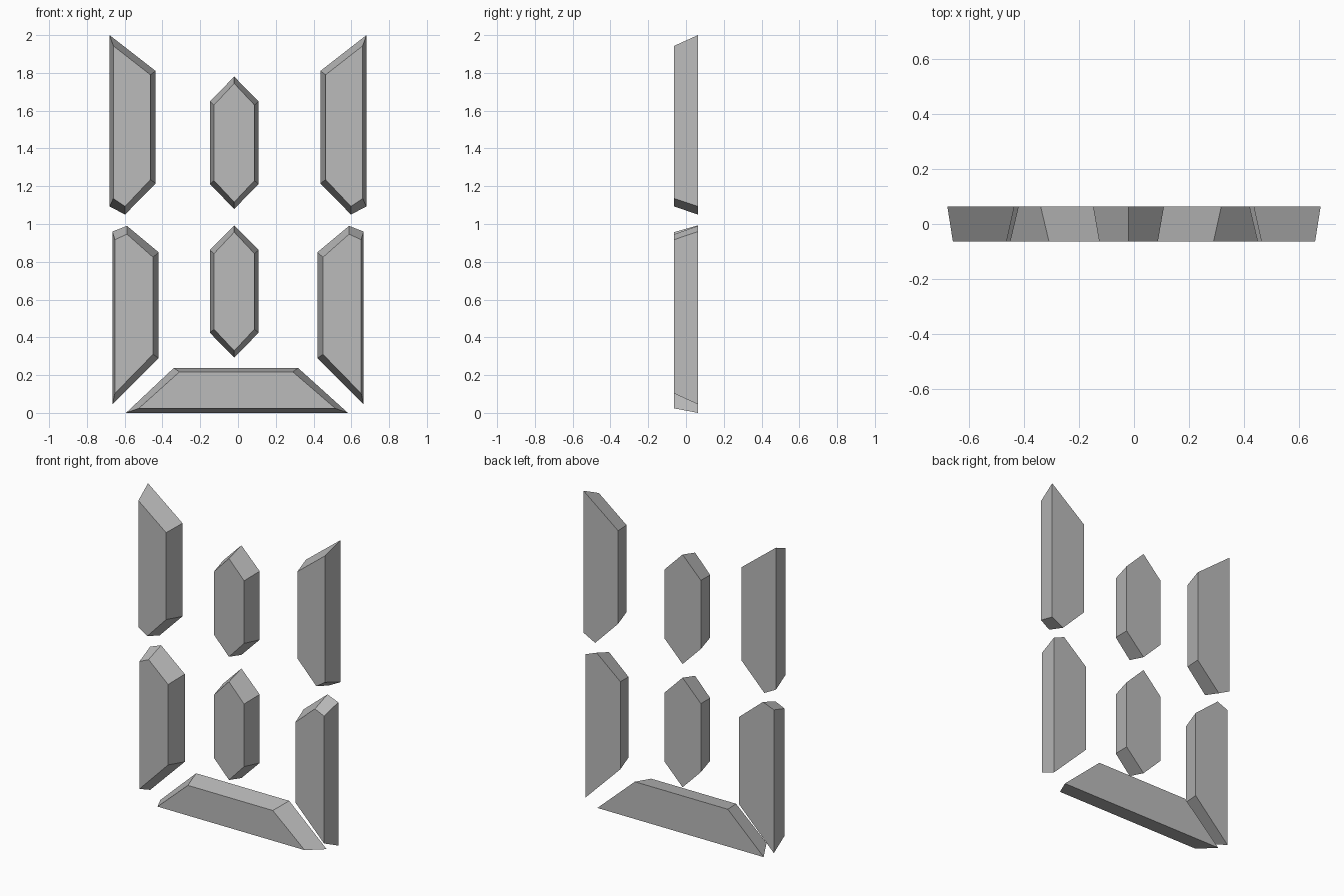
import bpy
import bmesh

HALF_DEPTH = 0.063

cube = bpy.data.objects.get("Cube")
if cube:
    bpy.data.objects.remove(cube, do_unlink=True)

grey = bpy.data.materials.new("plain grey")
grey.use_nodes = True
colour = (0.5, 0.5, 0.5, 1)
grey.diffuse_color = colour
grey.node_tree.nodes["Principled BSDF"].inputs["Base Color"].default_value = colour


def bevelled_segment(name, back, front):
    """Solid between a wide back outline and a narrower front outline."""
    bm = bmesh.new()
    back_verts = [bm.verts.new((x, HALF_DEPTH, z)) for x, z in back]
    front_verts = [bm.verts.new((x, -HALF_DEPTH, z)) for x, z in front]
    bm.faces.new(back_verts)
    bm.faces.new(front_verts)
    count = len(back)
    for i in range(count):
        j = (i + 1) % count
        bm.faces.new((back_verts[i], back_verts[j], front_verts[j], front_verts[i]))
    bmesh.ops.recalc_face_normals(bm, faces=bm.faces)
    mesh = bpy.data.meshes.new(name)
    bm.to_mesh(mesh)
    bm.free()
    mesh.materials.append(grey)
    segment = bpy.data.objects.new(name, mesh)
    bpy.context.collection.objects.link(segment)


def side_pair(name, back, front):
    """The same segment on the left (+x) and mirrored on the right."""
    for side, sign in (("left", 1), ("right", -1)):
        bevelled_segment(f"{side}_{name}",
                         [(sign * x, z) for x, z in back],
                         [(sign * x, z) for x, z in front])


def hexagon(centre_x, centre_z, half_width, half_side, half_height):
    """Upright pointed hexagon outline."""
    right, left = centre_x + half_width, centre_x - half_width
    return [(centre_x, centre_z + half_height),
            (right, centre_z + half_side), (right, centre_z - half_side),
            (centre_x, centre_z - half_height),
            (left, centre_z - half_side), (left, centre_z + half_side)]


# Tall outer segments
side_pair("upper_segment",
          [(0.68, 2), (0.436, 1.81), (0.436, 1.215), (0.598, 1.05), (0.68, 1.093)],
          [(0.66, 1.943), (0.464, 1.79), (0.464, 1.235), (0.598, 1.093), (0.66, 1.135)])
side_pair("lower_segment",
          [(0.665, 0.96), (0.588, 0.99), (0.42, 0.85), (0.42, 0.29), (0.665, 0.045)],
          [(0.652, 0.917), (0.588, 0.946), (0.45, 0.824), (0.45, 0.31), (0.652, 0.103)])

# Pointed centre segments
for name, z in (("upper", 1.43), ("lower", 0.643)):
    bevelled_segment(f"{name}_centre_segment",
                     hexagon(-0.02, z, 0.129, 0.219, 0.35),
                     hexagon(-0.02, z, 0.107, 0.2, 0.314))

# Wide base segment
bevelled_segment("base_segment",
                 [(-0.593, 0), (-0.34, 0.238), (0.318, 0.238), (0.582, 0)],
                 [(-0.525, 0.024), (-0.31, 0.217), (0.29, 0.217), (0.515, 0.024)])
